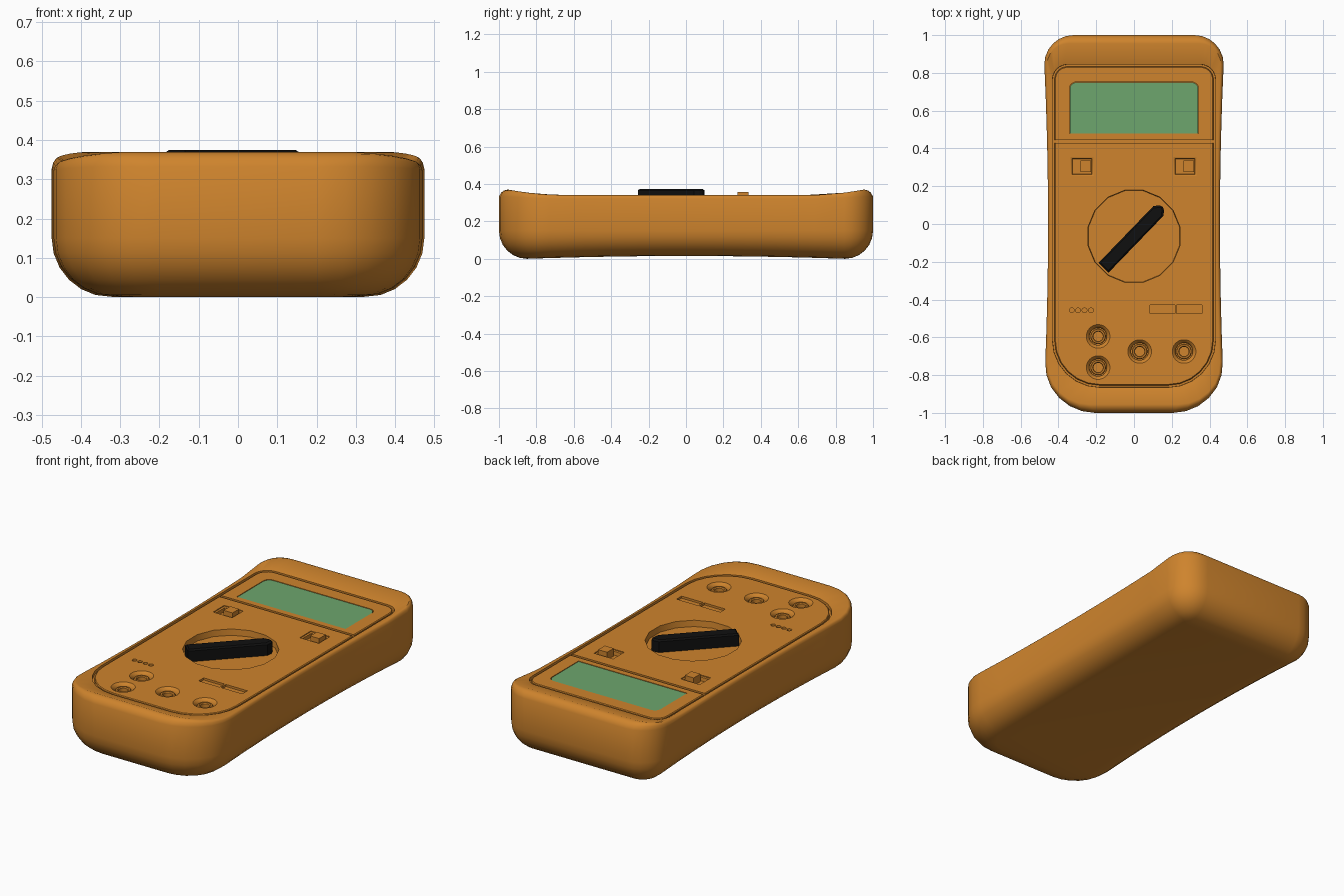
import bpy, bmesh, math
from mathutils import Matrix

if "Cube" in bpy.data.objects:
    bpy.data.objects.remove(bpy.data.objects["Cube"])


def material(name, col):
    m = bpy.data.materials.new(name)
    m.diffuse_color = (*col, 1)
    m.use_nodes = True
    m.node_tree.nodes["Principled BSDF"].inputs["Base Color"].default_value = m.diffuse_color
    return m


ORANGE = material("orange_plastic", (0.62, 0.23, 0.026))
BLACK = material("black_plastic", (0.005, 0.005, 0.005))
GREEN = material("screen_green", (0.155, 0.38, 0.155))


def loft(bm, rings, cap_start=True, cap_end=True, closed=False):
    """Skin a list of equal-length point rings."""
    vs = [[bm.verts.new(p) for p in r] for r in rings]
    n = len(vs[0])
    pairs = list(zip(vs, vs[1:])) + ([(vs[-1], vs[0])] if closed else [])
    for a, b in pairs:
        for i in range(n):
            j = (i + 1) % n
            bm.faces.new((a[i], a[j], b[j], b[i]))
    if cap_start and not closed:
        bm.faces.new(vs[0][::-1])
    if cap_end and not closed:
        bm.faces.new(vs[-1])
    return vs


def circle(x, y, r, z, n):
    return [(x + r * math.cos(2 * math.pi * (i + .5) / n),
             y + r * math.sin(2 * math.pi * (i + .5) / n), z) for i in range(n)]


def lathe(bm, x, y, profile, n=20, closed=False):
    loft(bm, [circle(x, y, r, z, n) for r, z in profile], closed=closed)


def prism(bm, pts, z0, z1):
    loft(bm, [[(x, y, z) for x, y in pts] for z in (z0, z1)])


def box(bm, x0, x1, y0, y1, z0, z1):
    prism(bm, [(x0, y0), (x1, y0), (x1, y1), (x0, y1)], z0, z1)


def outline(hw, y0, y1, rb, rt, waist=0.0, dx=0.0, dy=0.0, seg=6, side=9):
    """Mirrored rounded outline: bottom radius rb, top radius rt, narrowed waist."""
    hw, y0, y1 = hw - dx, y0 + dy, y1 - dy
    rb, rt = max(rb - max(dx, dy), .03), max(rt - max(dx, dy), .03)
    arc = lambda cy, r, a0: [(hw - r + r * math.cos(a0 + math.pi / 2 * i / seg),
                              cy + r * math.sin(a0 + math.pi / 2 * i / seg))
                             for i in range(seg + 1)]
    ya, yb = y0 + rb, y1 - rt
    half = arc(ya, rb, -math.pi / 2)
    half += [(hw, ya + (yb - ya) * i / (side + 1)) for i in range(1, side + 1)]
    half += arc(yb, rt, 0)
    half = [(x - waist * max(0, 1 - (y / .85) ** 2), y) for x, y in half]
    return half + [(-x, y) for x, y in reversed(half)]


def make(name, bm, mat):
    bmesh.ops.recalc_face_normals(bm, faces=bm.faces)
    me = bpy.data.meshes.new(name)
    bm.to_mesh(me)
    bm.free()
    me.materials.append(mat)
    ob = bpy.data.objects.new(name, me)
    bpy.context.collection.objects.link(ob)
    return ob


def activate(ob):
    bpy.ops.object.select_all(action='DESELECT')
    ob.select_set(True)
    bpy.context.view_layer.objects.active = ob


def smooth(ob, deg=35):
    activate(ob)
    bpy.ops.object.shade_smooth_by_angle(angle=math.radians(deg))


TOP = .34


def lift(y):
    # rim rises towards both ends
    return .03 * min(1, max(0, (abs(y) - .70) / .25)) ** 1.5


# --- case: lofted shell with waist, arched underside and raised end rims
def body_ring(dx, dy, z, arch=0.0, rise=0.0):
    return [(x, y, z + arch * max(0, 1 - (y / .85) ** 2) + rise * lift(y))
            for x, y in outline(.475, -1, 1, .27, .155, .02, dx, dy)]


def panel_ring(d, z):
    return [(x, y, z) for x, y in outline(.432, -.865, .845, .25, .08, 0, d, d)]


rings = []
for k in range(7):
    a = math.pi / 2 * (1 - k / 6)
    d, h = .15 * (1 - math.cos(a)), .15 * (1 - math.sin(a))
    rings.append(body_ring(d, d, h, .015 * (1 - h / .15)))
rings += [body_ring(0, 0, .322, rise=.35), body_ring(.004, .012, .333, rise=.7),
          body_ring(.009, .027, .338, rise=.9), body_ring(.015, .045, TOP, rise=1)]
rings += [panel_ring(0, TOP), panel_ring(.001, .322), panel_ring(.011, .322),
          panel_ring(.012, .336), panel_ring(.016, TOP)]
bm = bmesh.new()
vs = loft(bm, rings, cap_start=False)
low, n = vs[0], len(vs[0])
for i in range(n // 2 - 1):  # arched underside as strips
    bm.faces.new((low[i], low[i + 1], low[n - 2 - i], low[n - 1 - i]))
case = make("case", bm, ORANGE)

# --- one cutter holding every recess in the front panel
JACKS = [(-.19, -.595), (-.19, -.76), (.03, -.675), (.265, -.675)]
SWITCHES = [-.275, .27]
UP = .42


def screen_shape(g=0):
    x, y0, y1, r = .34 + g, .48 - g, .75 + g, .035
    right = [(x, y0)] + [(x - r + r * math.cos(math.pi * i / 8),
                          y1 - r + r * math.sin(math.pi * i / 8)) for i in range(5)]
    return right + [(-px, py) for px, py in reversed(right)]


bm = bmesh.new()
prism(bm, screen_shape(.002), .328, UP)
box(bm, -.424, .424, .428, .444, .325, UP)                # divider groove
lathe(bm, 0, -.065, [(.246, .305), (.255, UP)], 16)       # dial well
for x in SWITCHES:
    loft(bm, [[(x + sx * w, .305 + sy * (w - .01), z)
               for sx, sy in ((-1, -1), (1, -1), (1, 1), (-1, 1))]
              for w, z in ((.05, .312), (.052, .332), (.06, .335), (.06, UP))])
for x0, x1 in ((.085, .217), (.226, .36)):                # label slots
    box(bm, x0, x1, -.475, -.43, .328, UP)
for i in range(4):                                        # transistor socket holes
    lathe(bm, -.33 + .034 * i, -.457, [(.013, .325), (.013, UP)], 12)
for x, y in JACKS:                                        # countersunk jack wells
    lathe(bm, x, y, [(.046, .29), (.046, .32), (.055, .333), (.064, TOP + .001), (.064, UP)])
cutter = make("recess_cutter", bm, ORANGE)
cutter.hide_render = True
mod = case.modifiers.new("recesses", 'BOOLEAN')
mod.operation, mod.solver, mod.object = 'DIFFERENCE', 'EXACT', cutter
activate(case)
bpy.ops.object.modifier_apply(modifier=mod.name)
bpy.data.objects.remove(cutter)
smooth(case)

# --- display
bm = bmesh.new()
prism(bm, screen_shape(), .32, .338)
make("screen", bm, GREEN)

# --- slide switches
for name, x in zip(("left_switch", "right_switch"), SWITCHES):
    bm = bmesh.new()
    box(bm, x - .008, x + .048, .275, .335, .305, .356)
    make(name, bm, ORANGE)

# --- jack sleeves with a central hole
for i, (x, y) in enumerate(JACKS):
    bm = bmesh.new()
    lathe(bm, x, y, [(.041, .288), (.041, .322), (.037, .327), (.029, .327),
                     (.025, .322), (.025, .288)], closed=True)
    smooth(make(f"jack_{i + 1}", bm, ORANGE))

# --- selector knob: chamfered bar turned 46 degrees, pointed end up-right
bm = bmesh.new()


def bar(g, z):
    l, w = .225 - g, .037 - g
    return [(x, y, z) for x, y in ((-l, -w), (l - .032, -w), (l - .008, -w + .018),
                                   (l, 0), (l - .008, w - .018), (l - .032, w), (-l, w))]


loft(bm, [bar(0, .30), bar(0, .366), bar(.008, .374)])
bm.transform(Matrix.Translation((-.005, -.07, 0)) @ Matrix.Rotation(math.radians(46), 4, 'Z'))
make("selector_knob", bm, BLACK)
